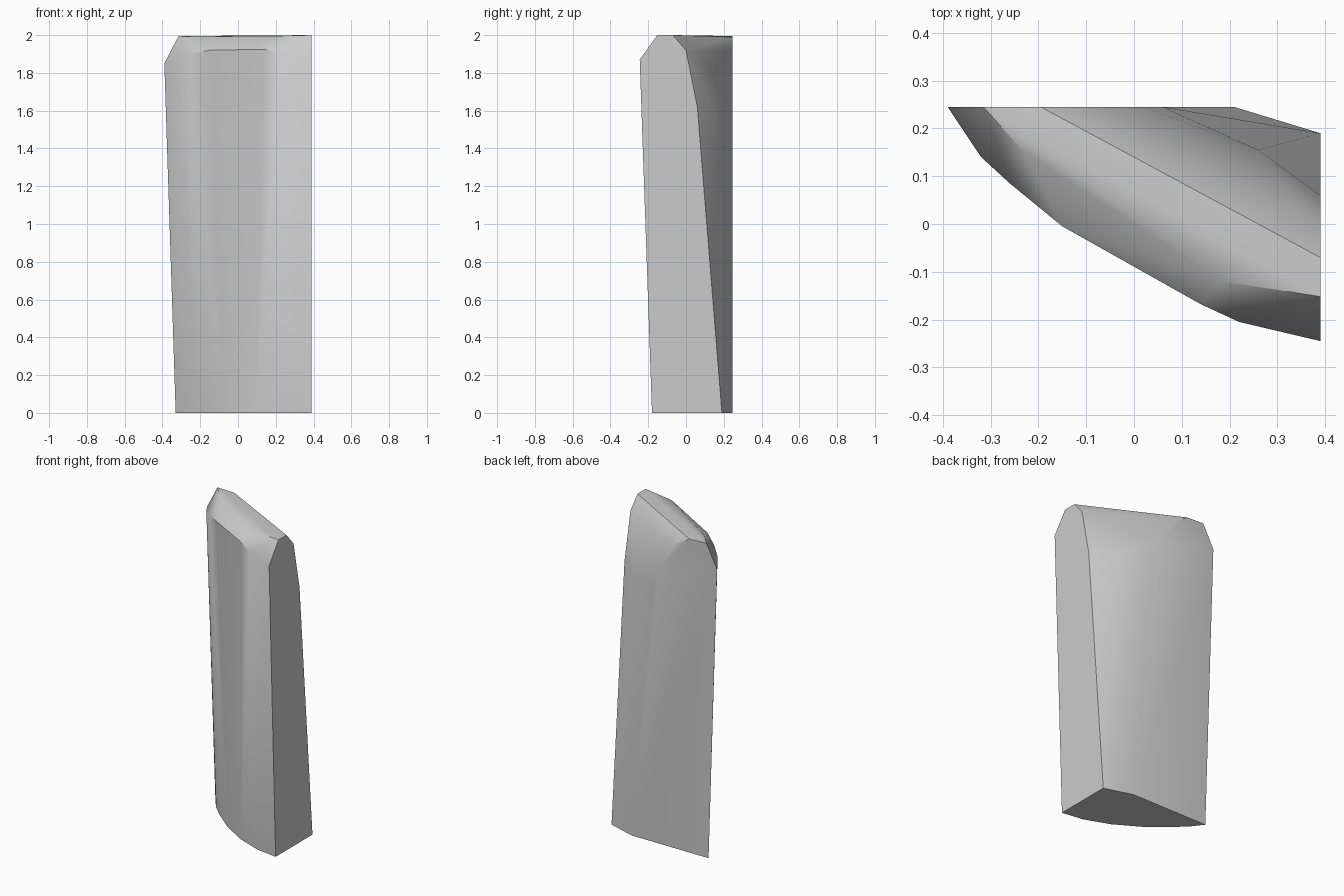
import bpy
import bmesh
import math

if "Cube" in bpy.data.objects:
    bpy.data.objects.remove(bpy.data.objects["Cube"], do_unlink=True)

SIDE = 0.39    # flat cut on the left side
BACK = 0.245   # flat cut on the back

# Foot outline: curved front, then the inner corner
foot = [(-0.33, BACK), (-0.28, 0.18), (-0.21, 0.11), (-0.07, -0.005),
        (0.09, -0.1), (0.25, -0.16), (SIDE, -0.18), (SIDE, 0.19), (0.21, BACK)]
points = [(x, y, 0) for x, y in foot]

# Shoulder where the front meets the sloped top bevel
points += [(-0.39, BACK, 1.85), (-0.32, 0.14, 1.87), (-0.26, 0.085, 1.9),
           (-0.15, -0.005, 1.92), (0, -0.09, 1.92), (0.14, -0.168, 1.925),
           (0.22, -0.205, 1.9), (SIDE, -0.245, 1.87)]

# Top face
points += [(-0.315, BACK, 1.995), (-0.23, 0.15, 1.99), (0.185, -0.12, 1.995),
           (SIDE, -0.152, 2), (SIDE, -0.07, 2), (-0.195, BACK, 1.99)]

# Rounded inner shoulder running down the back
points += [(SIDE, 0, 1.92), (-0.08, BACK, 1.92), (0.02, BACK, 1.74),
           (SIDE, 0.06, 1.62), (0.26, 0.155, 1.6), (0.06, BACK, 1.6)]

# Wrap the outlines in one solid shell
bm = bmesh.new()
for p in points:
    bm.verts.new(p)
hull = bmesh.ops.convex_hull(bm, input=bm.verts[:])
inner = [v for v in hull["geom_interior"] if isinstance(v, bmesh.types.BMVert)]
bmesh.ops.delete(bm, geom=inner, context="VERTS")
bmesh.ops.dissolve_limit(bm, angle_limit=math.radians(0.5),
                         verts=bm.verts[:], edges=bm.edges[:])
bmesh.ops.recalc_face_normals(bm, faces=bm.faces[:])
mesh = bpy.data.meshes.new("slab")
bm.to_mesh(mesh)
bm.free()
slab = bpy.data.objects.new("slab", mesh)
bpy.context.collection.objects.link(slab)

# Single grey material
grey = bpy.data.materials.new("light grey")
grey.use_nodes = True
colour = (0.6, 0.6, 0.6, 1)
grey.diffuse_color = colour
for node in grey.node_tree.nodes:
    if node.type == "BSDF_PRINCIPLED":
        node.inputs["Base Color"].default_value = colour
mesh.materials.append(grey)

# Smooth the curved sides and keep the cut edges sharp
bpy.ops.object.select_all(action="DESELECT")
slab.select_set(True)
bpy.context.view_layer.objects.active = slab
bpy.ops.object.shade_smooth_by_angle(angle=math.radians(38))
